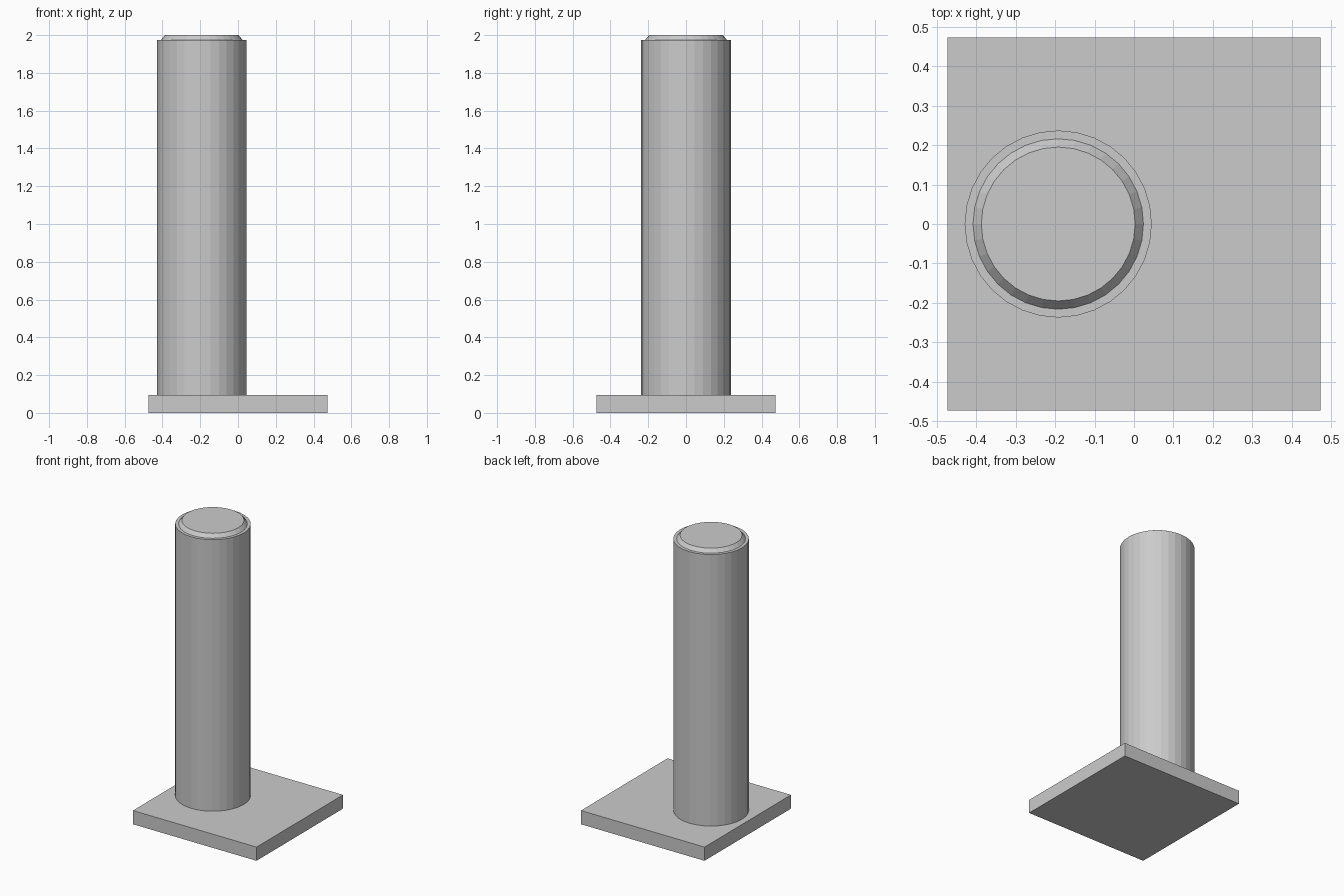
import bpy
import bmesh
import math

if "Cube" in bpy.data.objects:
    bpy.data.objects.remove(bpy.data.objects["Cube"], do_unlink=True)

GREY = (0.6, 0.6, 0.6, 1.0)
grey = bpy.data.materials.new("plain grey")
grey.use_nodes = True
grey.diffuse_color = GREY
grey.node_tree.nodes["Principled BSDF"].inputs["Base Color"].default_value = GREY

SIDES = 32
BASE_TOP = 0.095


def add_object(name, bm):
    bmesh.ops.recalc_face_normals(bm, faces=bm.faces)
    mesh = bpy.data.meshes.new(name)
    bm.to_mesh(mesh)
    bm.free()
    mesh.materials.append(grey)
    obj = bpy.data.objects.new(name, mesh)
    bpy.context.collection.objects.link(obj)
    return obj


def turned(name, profile):
    """Closed, faceted solid from (radius, height) rings."""
    bm = bmesh.new()
    rings = []
    for r, z in profile:
        angles = [math.tau * i / SIDES for i in range(SIDES)]
        rings.append([bm.verts.new((r * math.cos(a), r * math.sin(a), z)) for a in angles])
    for low, high in zip(rings, rings[1:]):
        for i in range(SIDES):
            j = (i + 1) % SIDES
            bm.faces.new((low[i], low[j], high[j], high[i]))
    bm.faces.new(rings[0])
    bm.faces.new(rings[-1])
    return add_object(name, bm)


# Square base plate
bm = bmesh.new()
bmesh.ops.create_cube(bm, size=1)
bmesh.ops.scale(bm, vec=(0.946, 0.946, BASE_TOP), verts=bm.verts)
bmesh.ops.translate(bm, vec=(0, 0, BASE_TOP / 2), verts=bm.verts)
add_object("base_plate", bm)

# Off-centre column with a flat shoulder and a chamfered cap
column = turned("column", [(0.237, BASE_TOP), (0.237, 1.975), (0.216, 1.975), (0.195, 2.0)])
column.location.x = -0.192
